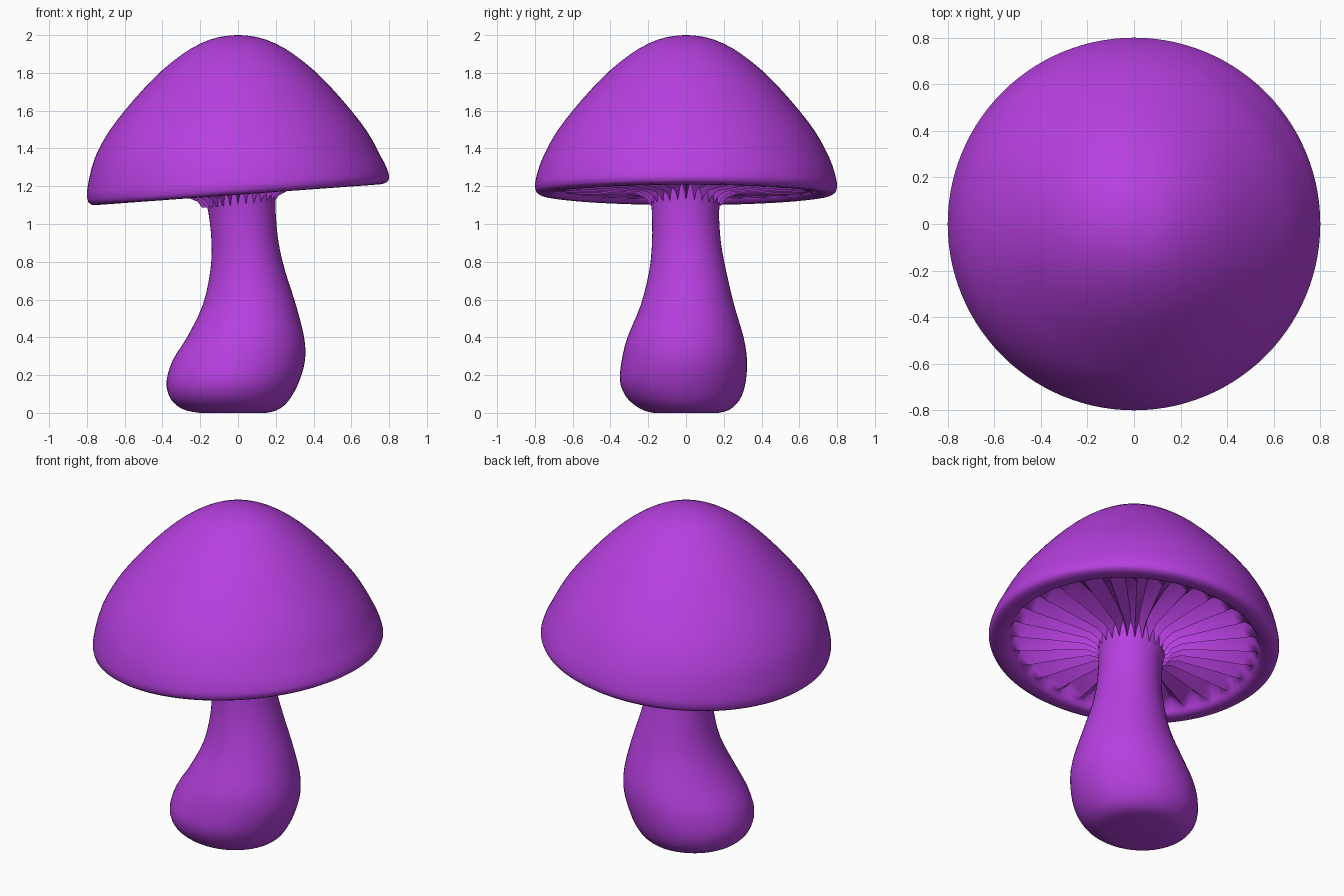
import bpy, bmesh, math

if "Cube" in bpy.data.objects:
    bpy.data.objects.remove(bpy.data.objects["Cube"])

purple = bpy.data.materials.new("purple")
purple.diffuse_color = (0.474, 0.051, 0.745, 1)
purple.use_nodes = True
purple.node_tree.nodes["Principled BSDF"].inputs["Base Color"].default_value = purple.diffuse_color


def smooth_rows(rows, steps):
    """Catmull-Rom interpolation through rows of numbers."""
    out = []
    p = [rows[0]] + rows + [rows[-1]]
    for i in range(1, len(p) - 2):
        for s in range(steps):
            t = s / steps
            out.append([0.5 * (2 * b + (c - a) * t + (2 * a - 5 * b + 4 * c - d) * t * t
                               + (3 * b - a - 3 * c + d) * t ** 3)
                        for a, b, c, d in zip(p[i - 1], p[i], p[i + 1], p[i + 2])])
    return out + [rows[-1]]


def skin(name, rings):
    """Bridge equal rings of points (bottom to top) and cap both ends."""
    bm = bmesh.new()
    vs = [[bm.verts.new(co) for co in ring] for ring in rings]
    n = len(vs[0])
    for a, b in zip(vs, vs[1:]):
        for i in range(n):
            j = (i + 1) % n
            bm.faces.new((a[i], a[j], b[j], b[i]))
    bm.faces.new(vs[0][::-1])
    bm.faces.new(vs[-1])
    bmesh.ops.recalc_face_normals(bm, faces=bm.faces)
    mesh = bpy.data.meshes.new(name)
    bm.to_mesh(mesh)
    bm.free()
    mesh.materials.append(purple)
    ob = bpy.data.objects.new(name, mesh)
    bpy.context.collection.objects.link(ob)
    bpy.context.view_layer.objects.active = ob
    ob.select_set(True)
    bpy.ops.object.shade_smooth_by_angle(angle=math.radians(60))
    ob.select_set(False)


# Stem: z, left x, right x, near y, far y
stem = [
    (0.00, -0.20, 0.15, -0.17, 0.17), (0.012, -0.27, 0.20, -0.22, 0.22),
    (0.04, -0.325, 0.245, -0.27, 0.26), (0.09, -0.365, 0.285, -0.32, 0.295),
    (0.17, -0.378, 0.325, -0.35, 0.317), (0.28, -0.345, 0.355, -0.34, 0.323),
    (0.40, -0.27, 0.35, -0.31, 0.305), (0.57, -0.187, 0.307, -0.24, 0.255),
    (0.75, -0.147, 0.25, -0.195, 0.213), (0.90, -0.14, 0.215, -0.18, 0.185),
    (1.05, -0.155, 0.20, -0.18, 0.175), (1.14, -0.175, 0.20, -0.187, 0.183),
    (1.24, -0.18, 0.205, -0.19, 0.19)]
rings = []
for z, x0, x1, y0, y1 in smooth_rows(stem, 3):
    rings.append([((x0 + x1) / 2 + (x1 - x0) / 2 * math.cos(a),
                   (y0 + y1) / 2 + (y1 - y0) / 2 * math.sin(a), z)
                  for a in (i * math.tau / 48 for i in range(48))])
skin("stem", rings)

# Cap: gilled underside, rounded lip, then dome, leaning slightly to the left
GILLS, SEG = 28, 112
WAVE = (0, 0.6, 1, 0.6)
# radius, ridge z, height of the valleys above the ridges
under = [(0.12, 1.10, 0.12), (0.19, 1.10, 0.10), (0.215, 1.135, 0.085),
         (0.27, 1.16, 0.08), (0.45, 1.17, 0.08), (0.62, 1.175, 0.07),
         (0.67, 1.18, 0.055), (0.69, 1.178, 0.0), (0.70, 1.163, 0.0),
         (0.72, 1.156, 0.0), (0.75, 1.155, 0.0), (0.775, 1.158, 0.0)]
dome = [(0.792, 1.17), (0.80, 1.195), (0.797, 1.23), (0.775, 1.31), (0.735, 1.40),
        (0.68, 1.495), (0.60, 1.60), (0.50, 1.715), (0.40, 1.815), (0.30, 1.895),
        (0.20, 1.955), (0.10, 1.99), (0.01, 2.0)]
rows = [(r, z, d, 0.073) for r, z, d in under]
rows += [(r, z, 0, 0.073 * max(0, 1 - (z - 1.16) / 0.2)) for r, z in smooth_rows(dome, 2)]
rings = []
for r, z, depth, tilt in rows:
    ring = []
    for i in range(SEG):
        a = i * math.tau / SEG
        x = r * math.cos(a)
        ring.append((x, r * math.sin(a), z + depth * WAVE[i % 4] + tilt * x))
    rings.append(ring)
skin("cap", rings)
